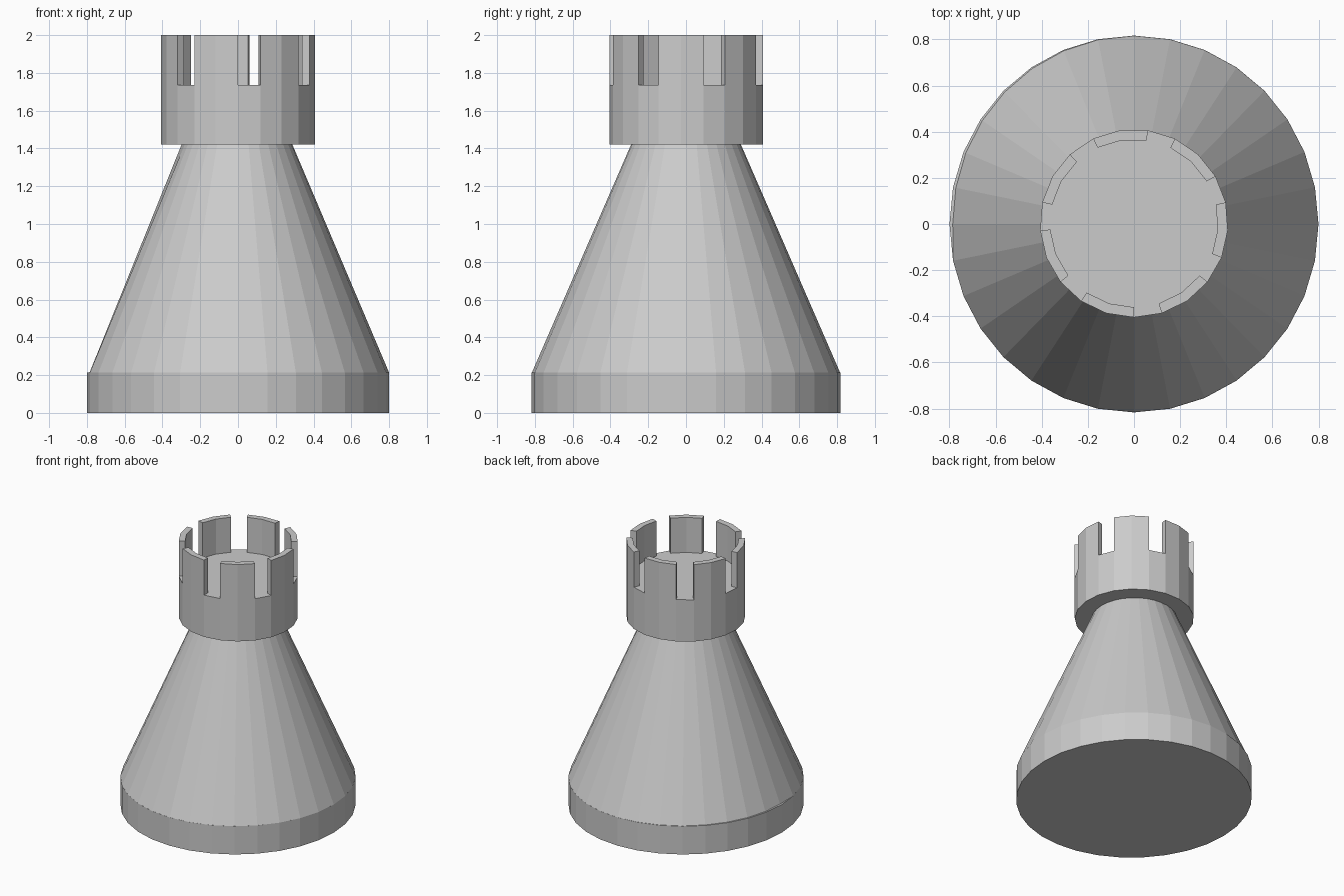
import bpy, bmesh
from math import cos, sin, radians, tau

if "Cube" in bpy.data.objects:
    bpy.data.objects.remove(bpy.data.objects["Cube"])


def make_object(name, build):
    bm = bmesh.new()
    build(bm)
    bmesh.ops.recalc_face_normals(bm, faces=bm.faces)
    mesh = bpy.data.meshes.new(name)
    bm.to_mesh(mesh)
    bm.free()
    obj = bpy.data.objects.new(name, mesh)
    bpy.context.collection.objects.link(obj)
    return obj


def loft(bm, lower, upper, caps=True):
    """Join two rings of points with flat quads, optionally capped."""
    a = [bm.verts.new(p) for p in lower]
    b = [bm.verts.new(p) for p in upper]
    n = len(a)
    for i in range(n):
        j = (i + 1) % n
        bm.faces.new((a[i], a[j], b[j], b[i]))
    if caps:
        bm.faces.new(a[::-1])
        bm.faces.new(b)


def ring(n, rx, ry, z, start=0.0, cy=0.0, swell=0.0):
    """Ring of points; swell grows the radius gradually from 90 to 180 degrees."""
    pts = []
    for i in range(n):
        t = start + tau * i / n
        deg = 360 * i / n
        k = swell * (deg - 90) / 90 if 90 < deg <= 180.1 else 0
        pts.append(((rx + k) * cos(t), (ry + k) * sin(t) + cy, z))
    return pts


BASE_TOP, NECK, FLOOR, TOP = 0.213, 1.42, 1.735, 2.0
SIDES = 21
START = radians(-90)
R_OUT, R_IN, CY = 0.408, 0.364, 0.003

# Base: slightly oval 32-sided disc
make_object("base", lambda bm: loft(
    bm, ring(32, 0.8, 0.817, 0), ring(32, 0.8, 0.817, BASE_TOP)))

# Tapered body with a slight seam on the left side
make_object("tapered_body", lambda bm: loft(
    bm, ring(32, 0.8, 0.816, BASE_TOP, swell=-0.014),
    ring(32, 0.288, 0.291, NECK, swell=0.011)))

# Crown: 21-sided drum
make_object("crown_drum", lambda bm: loft(
    bm, ring(SIDES, R_OUT, R_OUT, NECK, START, CY),
    ring(SIDES, R_OUT, R_OUT, FLOOR, START, CY)))


# Battlements: seven wall pieces, each two drum sides wide with a one-side gap
def battlements(bm):
    for m in range(7):
        angles = [START + tau * (3 * m + 1 + k) / SIDES for k in range(3)]

        def outline(z):
            pts = [(R_OUT * cos(t), R_OUT * sin(t) + CY, z) for t in angles]
            return pts + [(R_IN * cos(t), R_IN * sin(t) + CY, z)
                          for t in reversed(angles)]
        loft(bm, outline(FLOOR), outline(TOP))


make_object("battlements", battlements)
